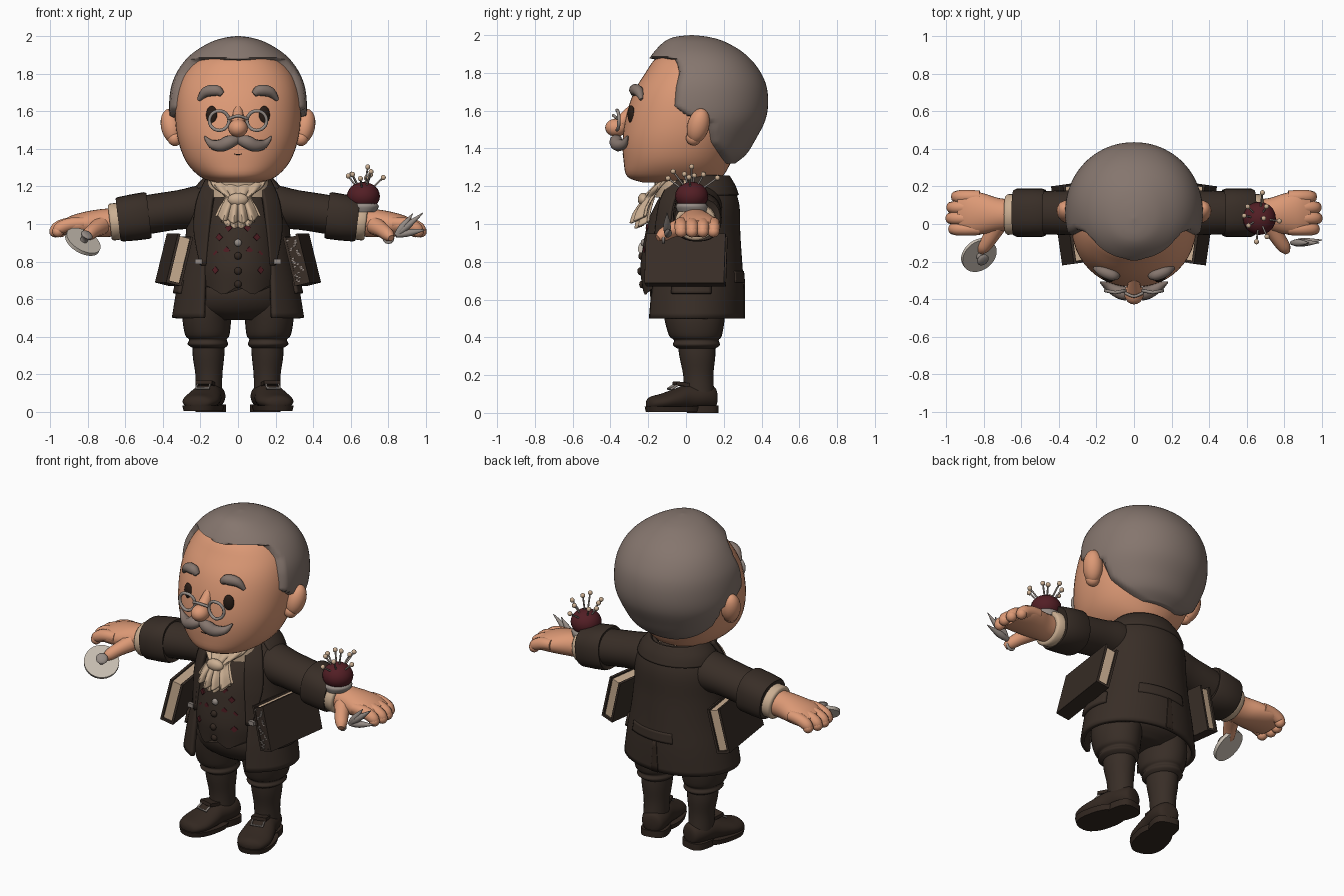
import bpy, bmesh, math, random
from mathutils import Vector, Matrix

if "Cube" in bpy.data.objects:
    bpy.data.objects.remove(bpy.data.objects["Cube"])
random.seed(4)

def mat(name, c):
    m = bpy.data.materials.new(name)
    m.diffuse_color = (*c, 1)
    m.use_nodes = True
    m.node_tree.nodes["Principled BSDF"].inputs["Base Color"].default_value = m.diffuse_color
    return m

SKIN = mat("skin", (0.72, 0.32, 0.18))
HAIR = mat("grey_hair", (0.235, 0.18, 0.155))
CLOTH = mat("dark_brown_cloth", (0.040, 0.027, 0.020))
CREAM = mat("cream_linen", (0.60, 0.43, 0.29))
RED = mat("burgundy", (0.085, 0.013, 0.018))
METAL = mat("steel", (0.30, 0.26, 0.235))
EYE = mat("eye_brown", (0.022, 0.012, 0.008))
CHALK = mat("chalk", (0.57, 0.51, 0.44))
LEATHER = mat("shoe_leather", (0.033, 0.021, 0.015))

def finish(name, bm, m, M=None, angle=50):
    bmesh.ops.recalc_face_normals(bm, faces=bm.faces)
    me = bpy.data.meshes.new(name)
    if M is not None:
        bm.transform(M)
    bm.to_mesh(me)
    bm.free()
    for p in me.polygons:
        p.use_smooth = True
    me.set_sharp_from_angle(angle=math.radians(angle))
    me.materials.append(m)
    ob = bpy.data.objects.new(name, me)
    bpy.context.collection.objects.link(ob)
    return ob

def spline_rows(rows, sub):
    out = []
    for i in range(len(rows) - 1):
        p = [rows[max(0, min(len(rows) - 1, i + k))] for k in (-1, 0, 1, 2)]
        for j in range(sub):
            t = j / sub
            out.append([0.5 * (2*b + (c-a)*t + (2*a-5*b+4*c-d)*t*t + (3*b-a-3*c+d)*t**3)
                        for a, b, c, d in zip(*p)])
    return out + [list(rows[-1])]

def skin_grid(bm, grid, closed):
    for a, b in zip(grid, grid[1:]):
        for j in range(len(a) if closed else len(a) - 1):
            k = (j + 1) % len(a)
            bm.faces.new((a[j], a[k], b[k], b[j]))

# rows: position along axis, centre u, centre v, radius u, radius v
def loft(name, rows, m, axis='z', n=2.0, seg=28, sub=4, warp=None, M=None, sx=1, angle=50):
    bm, grid = bmesh.new(), []
    for a, cu, cv, ru, rv in spline_rows(rows, sub):
        ring = []
        for j in range(seg):
            t = 2 * math.pi * j / seg
            c, s = math.cos(t), math.sin(t)
            u = cu + max(ru, .001) * math.copysign(abs(c) ** (2 / n), c)
            v = cv + max(rv, .001) * math.copysign(abs(s) ** (2 / n), s)
            p = {'z': (u, v, a), 'y': (u, a, v), 'x': (a, u, v)}[axis]
            p = warp(Vector(p)) if warp else p
            ring.append(bm.verts.new((p[0] * sx, p[1], p[2])))
        grid.append(ring)
    skin_grid(bm, grid, True)
    bm.faces.new(grid[0])
    bm.faces.new(grid[-1])
    return finish(name, bm, m, M, angle)

# open wrap; rows: z, centre y, radius x, radius y, start and end degrees from the front
def wrap(name, rows, m, thick=.025, s=1, seg=40, sub=4):
    bm, grid = bmesh.new(), []
    for z, cy, rx, ry, a0, a1 in spline_rows(rows, sub):
        ts = [math.radians(a0 + (a1 - a0) * j / seg) for j in range(seg + 1)]
        grid.append([bm.verts.new((s * rx * math.sin(t), cy - ry * math.cos(t), z)) for t in ts])
    skin_grid(bm, grid, False)
    return solid(finish(name, bm, m), thick)

def solid(ob, thick):
    md = ob.modifiers.new("thickness", 'SOLIDIFY')
    md.thickness, md.offset = thick, 0
    return ob

def ball(name, c, r, m, R=None, seg=20):
    bm = bmesh.new()
    bmesh.ops.create_uvsphere(bm, u_segments=seg, v_segments=seg // 2 + 2, radius=1)
    M = Matrix.Translation(c) @ (R or Matrix()) @ Matrix.Diagonal((*r, 1))
    return finish(name, bm, m, M)

def box(name, c, size, m, M=None):
    bm = bmesh.new()
    bmesh.ops.create_cube(bm, size=1)
    return finish(name, bm, m, (M or Matrix()) @ Matrix.Translation(c) @ Matrix.Diagonal((*size, 1)), 30)

def tube(name, pts, rad, m, cyclic=False):
    cu = bpy.data.curves.new(name, 'CURVE')
    cu.dimensions, cu.bevel_depth, cu.bevel_resolution, cu.use_fill_caps = '3D', 1, 3, True
    sp = cu.splines.new('POLY')
    rs = rad if isinstance(rad, (list, tuple)) else [rad] * len(pts)
    rows = [(*p, r) for p, r in zip(pts, rs)]
    rows = rows if cyclic else spline_rows(rows, 5)
    sp.points.add(len(rows) - 1)
    for q, (x, y, z, r) in zip(sp.points, rows):
        q.co, q.radius = (x, y, z, 1), max(r, .002)
    sp.use_cyclic_u = cyclic
    tmp = bpy.data.objects.new(name + "_path", cu)
    bm = bmesh.new()
    bpy.context.collection.objects.link(tmp)
    bpy.context.view_layer.update()
    bm.from_mesh(bpy.data.meshes.new_from_object(tmp.evaluated_get(bpy.context.evaluated_depsgraph_get())))
    bpy.data.objects.remove(tmp)
    return finish(name, bm, m)

# Head
loft("head", [(1.22, 0, -.06, .12, .17), (1.25, 0, -.06, .2, .25), (1.33, 0, -.045, .275, .285),
              (1.45, 0, -.02, .32, .315), (1.58, 0, .01, .335, .325), (1.7, 0, .03, .325, .305),
              (1.8, 0, .05, .29, .265), (1.88, 0, .06, .22, .215), (1.94, 0, .06, .1, .1)],
     SKIN, n=2.15, seg=48)

# Hair: full cap tucked below the skin in front of the hairline
HAIRLINE = [(1.2, .30), (1.36, .2), (1.43, .14), (1.54, .12), (1.57, 0), (1.62, -.075), (1.72, -.065),
            (1.8, -.045), (1.85, -.07), (1.88, -.25), (2.1, -.5)]
def tuck(p):
    h = p.z - .1 * abs(p.x) * (p.z > 1.8) * min(1, (p.z - 1.8) / .05) + .0
    for (z0, y0), (z1, y1) in zip(HAIRLINE, HAIRLINE[1:]):
        if z0 <= h <= z1:
            yb = y0 + (y1 - y0) * (h - z0) / (z1 - z0)
            t = max(0, min(1, (yb - p.y) / .05 + .5))
            k = 1 - .2 * t * t * (3 - 2 * t)
            return Vector((p.x * k, .05 + (p.y - .05) * k, p.z))
    return p
loft("hair", [(1.32, 0, .1, .2, .16), (1.37, 0, .08, .27, .24), (1.45, 0, .06, .325, .31),
              (1.55, 0, .06, .36, .36), (1.65, 0, .06, .366, .375), (1.75, 0, .065, .35, .355),
              (1.84, 0, .075, .305, .295), (1.91, 0, .065, .24, .235), (1.965, 0, .045, .15, .16),
              (1.99, 0, .03, .075, .09), (2.0, 0, .03, .005, .005)],
     HAIR, n=2.05, seg=96, sub=8, warp=tuck, angle=70)

# Facial features
ball("nose", (0, -.37, 1.51), (.052, .058, .048), SKIN)
tube("nose_bridge", [(0, -.26, 1.64), (0, -.31, 1.58), (0, -.35, 1.53)], [.02, .03, .04], SKIN)
tube("mouth", [(-.02, -.333, 1.372), (0, -.334, 1.37), (.02, -.333, 1.372)], .0025, EYE)
for s in (1, -1):
    ball("ear", (s * .355, .065, 1.52), (.055, .058, .095), SKIN,
         Matrix.Rotation(s * .2, 4, 'Y') @ Matrix.Rotation(-.25, 4, 'X'))
    ball("ear_lobe", (s * .335, .04, 1.455), (.04, .04, .04), SKIN)
    ball("eye", (s * .14, -.29, 1.58), (.031, .017, .048), EYE, Matrix.Rotation(s * .35, 4, 'Z'))
    tube("eyebrow", [(s * .085, -.278, 1.69), (s * .115, -.272, 1.71), (s * .17, -.252, 1.702),
                     (s * .21, -.235, 1.66)], [.016, .03, .028, .01], HAIR)
    tube("moustache", [(0, -.36, 1.45), (s * .045, -.37, 1.437), (s * .09, -.358, 1.418),
                       (s * .14, -.33, 1.425), (s * .178, -.31, 1.465)], [.022, .036, .034, .023, .005], HAIR)
    tube("spectacle_rim", [(s * .1 + .052 * math.cos(t * .2618), -.365 + abs(.01 * math.cos(t * .2618)),
                            1.55 + .052 * math.sin(t * .2618)) for t in range(24)], .009, METAL, True)
tube("spectacle_bridge", [(-.05, -.365, 1.56), (0, -.385, 1.575), (.05, -.365, 1.56)], .008, METAL)

# Trousers, stockings and shoes
loft("trouser_seat", [(.49, 0, .04, .15, .12), (.54, 0, .04, .26, .19), (.62, 0, .03, .27, .22),
                      (.72, 0, .03, .25, .21)], CLOTH)
for s in (1, -1):
    loft("breeches_leg", [(.34, .155, .055, .085, .1), (.36, .16, .055, .108, .125), (.385, .16, .055, .1, .118),
                          (.41, .163, .05, .118, .14), (.5, .165, .045, .13, .16), (.6, .15, .04, .13, .17)],
         CLOTH, sx=s)
    loft("stocking", [(.1, .155, .07, .07, .08), (.2, .155, .065, .072, .08), (.3, .157, .06, .084, .095),
                      (.38, .155, .055, .085, .1)], CLOTH, sx=s)
    M = Matrix.Translation((s * .165, .01, 0)) @ Matrix.Rotation(s * .25, 4, 'Z')
    loft("shoe_upper", [(-.225, 0, .045, .02, .015), (-.205, 0, .05, .07, .035), (-.14, 0, .058, .098, .045),
                        (-.06, 0, .072, .093, .06), (0, 0, .083, .082, .07), (.08, 0, .085, .08, .068),
                        (.14, 0, .08, .06, .06), (.155, 0, .08, .03, .03)], LEATHER, 'y', M=M)
    loft("shoe_sole", [(.004, 0, -.08, .096, .145), (.035, 0, -.08, .104, .152)], LEATHER, n=2.5, sub=1, M=M)
    loft("shoe_heel", [(0, 0, .08, .078, .08), (.04, 0, .08, .078, .08)], LEATHER, n=3, sub=1, M=M)
    box("shoe_tongue", (0, -.045, .145), (.09, .1, .02), LEATHER, M @ Matrix.Rotation(-.15, 4, 'X'))
    ring = [(.035, -.03), (.035, .03), (-.035, .03), (-.035, -.03)]
    tube("shoe_buckle", [M @ Vector((x, -.075 + y * .8, .142 + y * .5)) for x, y in ring], .007, METAL, True)

# Waistcoat with two points at the hem, buttons and embroidered diamonds
def hem(p):
    if p.z < .72 and p.y < 0:
        p.z -= .05 * max(0, 1 - abs(abs(p.x) - .08) / .08) * (.72 - p.z) / .05
    return p
loft("waistcoat", [(.67, 0, .02, .235, .25), (.76, 0, .02, .24, .262), (.9, 0, .02, .23, .245),
                   (1.03, 0, .02, .215, .215), (1.15, 0, .03, .17, .165), (1.21, 0, .03, .1, .11)],
     CLOTH, seg=64, warp=hem)
for z, y in ((.9, -.225), (.83, -.237), (.75, -.243), (.68, -.233)):
    ball("waistcoat_button", (0, y, z), (.02, .015, .02), METAL if z == .9 else LEATHER, seg=12)
for x, z in ((.1, .93), (.05, .98), (.12, .755), (.06, .86), (.115, .84)):
    for s in (1, -1):
        ry = .245 if z < .95 else .228
        y = .017 - (ry + .017 * (z < .8)) * math.sqrt(1 - (x / .235) ** 2)
        box("embroidery", (0, 0, 0), (.028, .008, .028), RED, Matrix.Translation((s * x, y, z))
            @ Matrix.Rotation(s * x * 4, 4, 'Z') @ Matrix.Rotation(.785, 4, 'Y'))

# Coat body, lapels, collar, back belt
coat = [(1.24, .09, .11, .11, 22), (1.2, .08, .19, .155, 34), (1.1, .06, .25, .21, 36), (.95, .05, .265, .225, 37),
        (.8, .045, .285, .24, 37), (.65, .04, .315, .255, 34), (.5, .035, .34, .26, 32)]
wrap("coat", [(*r, 360 - r[4]) for r in coat], CLOTH, seg=64)
wrap("coat_collar", [(1.25, .08, .16, .14, 65, 295), (1.2, .08, .21, .17, 65, 295),
                     (1.15, .07, .235, .198, 75, 285)], CLOTH)
wrap("back_belt", [(.75, .045, .3, .25, 145, 200), (.69, .04, .315, .26, 145, 200)], CLOTH)
wrap("back_vent", [(.69, .04, .317, .267, 178, 182), (.5, .035, .35, .273, 176, 184)], LEATHER, .009)
for s in (1, -1):
    wrap("lapel", [(1.23, .06, .185, .17, 36, 64), (1.12, .055, .25, .22, 33, 58), (1.0, .05, .275, .24, 33, 56),
                   (.9, .05, .285, .25, 34, 50), (.78, .045, .295, .255, 35, 41)], CLOTH, s=s, seg=10)
    wrap("side_pocket_flap", [(.7, .04, .32, .26, 65, 110), (.63, .04, .335, .268, 65, 110)], CLOTH, s=s, seg=12)
    box("lapel_clasp", (s * .21, -.16, .8), (.035, .02, .025), METAL)

# Ruffled cravat over a shirt collar
loft("shirt_collar", [(1.14, 0, -.01, .185, .15), (1.24, 0, -.03, .16, .14)], CREAM, sub=2)
def ruffle(name, rows):
    bm, grid = bmesh.new(), []
    for z, y, w, amp in spline_rows(rows, 4):
        us = [j / 24 - 1 for j in range(49)]
        grid.append([bm.verts.new((u * w, y + amp * math.cos(u * 14) + .05 * u * u,
                                   z + .03 * u * u + amp * .4 * math.cos(u * 14))) for u in us])
    skin_grid(bm, grid, False)
    solid(finish(name, bm, CREAM), .014)
ruffle("cravat_top", [(1.22, -.14, .155, .003), (1.17, -.19, .13, .01), (1.12, -.225, .07, .01),
                      (1.06, -.262, .095, .016), (1.01, -.275, .118, .02)])
ruffle("cravat_tail", [(1.12, -.22, .04, .008), (1.04, -.245, .07, .012), (.98, -.255, .085, .014)])
ball("cravat_knot", (0, -.225, 1.13), (.055, .03, .035), CREAM)

# Arms, hands and books carried under each arm
tilt = lambda p: Vector((p.x + .12 * (p.z - 1.03), p.y, p.z))
for s in (1, -1):
    loft("sleeve", [(.12, .07, 1.08, .1, .1), (.2, .065, 1.09, .125, .115), (.32, .06, 1.075, .12, .105),
                    (.48, .06, 1.05, .115, .105), (.6, .055, 1.03, .11, .1)], CLOTH, 'x', sx=s)
    loft("sleeve_cuff", [(.475, .06, 1.045, .118, .112), (.485, .06, 1.045, .128, .124), (.625, .06, 1.025, .128, .118),
                         (.635, .06, 1.025, .115, .108)], CLOTH, 'x', n=2.4, sub=2, warp=tilt, sx=s)
    loft("shirt_cuff", [(.6, .055, 1.02, .105, .095), (.675, .05, 1.01, .108, .098), (.685, .05, 1.01, .09, .08)],
         CREAM, 'x', sub=2, warp=tilt, sx=s)
    loft("palm", [(.64, .05, 1.01, .08, .075), (.72, .05, 1.005, .088, .075), (.8, .055, 1.0, .108, .068),
                  (.88, .06, .992, .118, .055), (.94, .06, .98, .1, .038)], SKIN, 'x', sx=s)
    for i in range(4):
        y, d = -.026 + i * .057, (-.005, .01, .005, -.02)[i]
        tube("finger", [(s * .82, y, 1.005), (s * (.9 + d), y, .998), (s * (.955 + d), y, .975),
                        (s * (.97 + d), y, .945)], [.033, .036, .034, .022], SKIN)
        ball("fingertip", (s * (.963 + d), y, .96), (.031, .032, .031), SKIN, seg=12)
    tube("thumb", [(s * .73, -.01, .99), (s * .77, -.08, .965), (s * .8, -.125, .94), (s * .815, -.15, .925)],
         [.05, .04, .034, .018], SKIN)
    M = Matrix.Translation((s * .34, 0, .81)) @ Matrix.Rotation(-s * .14, 4, 'Z') @ Matrix.Rotation(-s * .24, 4, 'Y')
    box("book_pages", (0, 0, 0), (.06, .4, .245), CREAM, M)
    for k in (-.035, .035):
        box("book_cover", (k, 0, 0), (.014, .425, .268), CLOTH, M)
    box("book_spine", (0, 0, -.128), (.083, .425, .014), CLOTH, M)
    if s == 1:
        box("notebook_front_edge", (0, -.202, 0), (.06, .012, .25), CLOTH, M)
        for i in range(26):
            box("tape_fleck", (random.uniform(-.027, .027), -.21, -.115 + i * .009), (.012, .006, .006), METAL, M)

# Pincushion on the wrist
loft("pincushion_band", [(1.065, .665, .035, .07, .08), (1.095, .665, .03, .084, .084),
                         (1.112, .665, .03, .07, .07)], METAL)
ball("pincushion", (.667, .03, 1.148), (.088, .088, .075), RED)
for i, (dx, dy, dz) in enumerate(((-.45, -.3, .9), (-.4, .4, .75), (.15, 0, 1), (.25, -.6, .8), (.3, .5, .9),
                                  (.75, -.1, .7), (-.1, -.8, .6), (.1, .85, .6), (-.6, .1, .8))):
    d, c = Vector((dx, dy, dz)).normalized(), Vector((.667, .03, 1.148))
    e = c + d * (.135 + .011 * (i % 4))
    tube("pin", [c + d * .06, e], .005, METAL)
    ball("pin_head", e, (.014,) * 3, CREAM, seg=10)

# Scissors in one hand, chalk disc in the other
for tip in ((.985, -.1, 1.06), (1.0, -.085, .97), (.93, -.1, 1.055)):
    a, t = Vector((.84, -.1, .94)), Vector(tip)
    tube("scissor_blade", [a, a.lerp(t, .4), t], [.012, .02, .002], METAL)
tube("scissor_handle", [(.8 + .024 * math.cos(t * .524), -.12, .925 + .024 * math.sin(t * .524))
                        for t in range(12)], .008, METAL, True)
M = Matrix.Translation((-.825, -.165, .905)) @ Vector((.4, -.5, .7)).to_track_quat('Z', 'Y').to_matrix().to_4x4()
loft("chalk_disc", [(-.01, 0, 0, .1, .1), (.01, 0, 0, .1, .1)], CHALK, sub=1, M=M)
loft("chalk_knob", [(.005, 0, 0, .02, .02), (.03, 0, 0, .022, .022), (.05, 0, 0, .034, .034), (.06, 0, 0, .02, .02)],
     METAL, sub=2, M=M)
